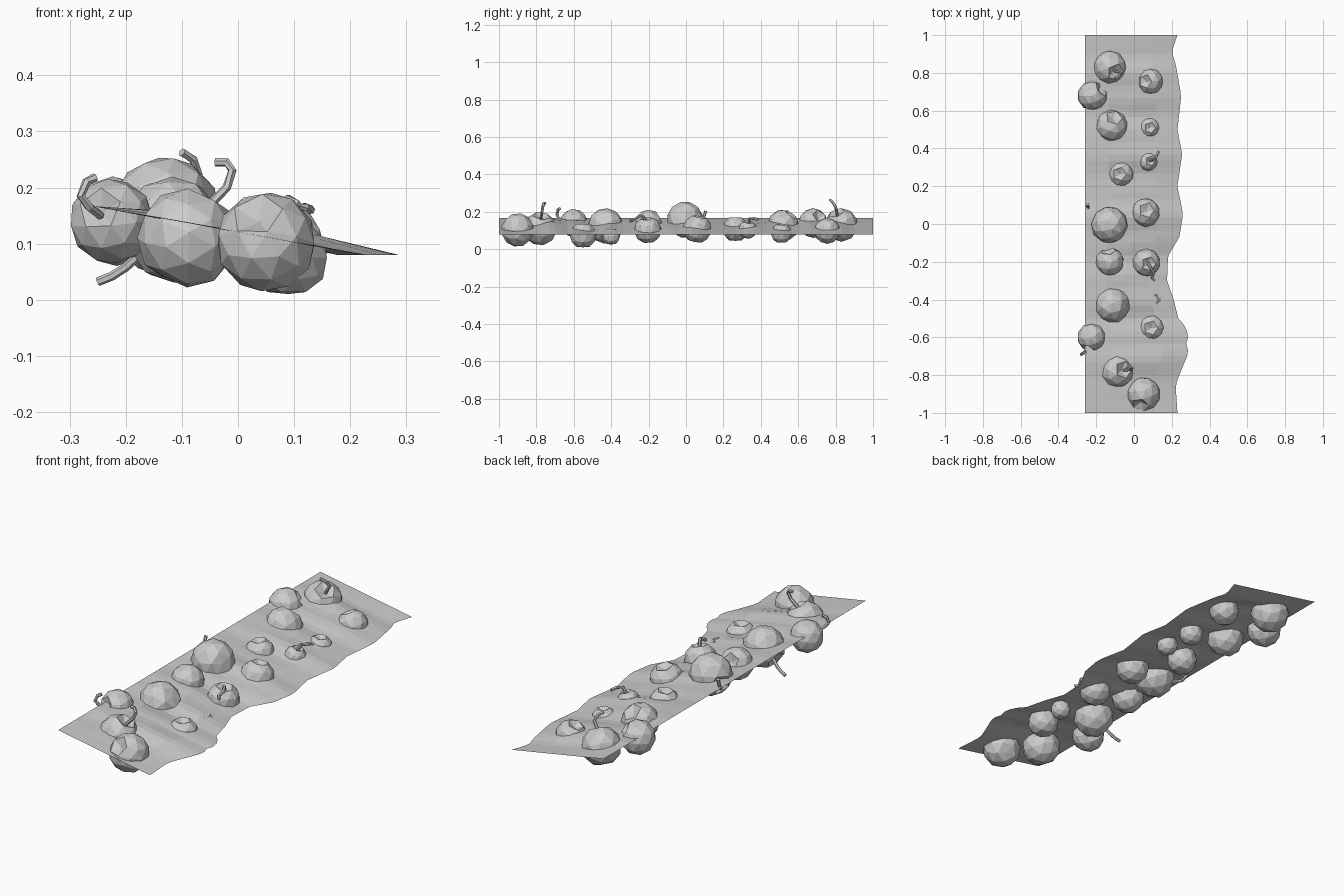
import bpy, bmesh, math
from mathutils import Vector

if "Cube" in bpy.data.objects:
    bpy.data.objects.remove(bpy.data.objects["Cube"])

grey = bpy.data.materials.new("plain grey")
grey.diffuse_color = (0.6, 0.6, 0.6, 1)
grey.use_nodes = True
grey.node_tree.nodes["Principled BSDF"].inputs["Base Color"].default_value = grey.diffuse_color


def add_object(name, bm):
    me = bpy.data.meshes.new(name)
    bm.to_mesh(me)
    bm.free()
    me.materials.append(grey)
    ob = bpy.data.objects.new(name, me)
    bpy.context.collection.objects.link(ob)
    return ob


# Sloping ground sheet with a wavy right-hand edge
EDGE = [(-1, .23), (-.85, .22), (-.75, .26), (-.68, .29), (-.63, .275), (-.59, .29),
        (-.54, .27), (-.5, .235), (-.4, .21), (-.3, .175), (-.17, .18), (-.07, .24),
        (.05, .26), (.2, .23), (.37, .255), (.5, .23), (.68, .25), (.85, .22),
        (.91, .20), (1, .23)]


def edge_x(y):
    for (y0, x0), (y1, x1) in zip(EDGE, EDGE[1:]):
        if y <= y1:
            return x0 + (x1 - x0) * (y - y0) / (y1 - y0)
    return EDGE[-1][1]


bm = bmesh.new()
rows = []
for j in range(61):
    y = -1 + 2 * j / 60
    row = []
    for t in (0, .25, .5, .75, 1):
        bump = math.sin(math.pi * t) * min(1, (1 - abs(y)) * 6)
        bump *= .008 + .009 * math.sin(17 * y + 2 * t) + .004 * math.sin(41 * y)
        row.append(bm.verts.new((-.26 + (edge_x(y) + .26) * t, y, .167 - .087 * t + bump)))
    rows.append(row)
for a, b in zip(rows, rows[1:]):
    for i in range(4):
        bm.faces.new((a[i], a[i + 1], b[i + 1], b[i]))
add_object("ground_sheet", bm)


# Low-poly fruit: a small icosphere with its pole pushed in, turned to face its axis
def fruit(n, centre, r, axis):
    bm = bmesh.new()
    bmesh.ops.create_icosphere(bm, subdivisions=2, radius=1)
    turn = Vector((0, 0, 1)).rotation_difference(Vector(axis).normalized())
    for v in bm.verts:
        if v.co.z > .99:
            v.co.z = .62
        elif v.co.z < -.99:
            v.co.z = -.9
        v.co = turn @ (v.co * r) + Vector(centre)
    add_object(f"fruit_{n}", bm)


FRUITS = [
    ((-.13, .83, .13), .09, (.5, -.4, 1)), ((-.22, .68, .14), .08, (.7, .5, .5)),
    ((-.12, .52, .128), .086, (.2, .6, .8)), ((.085, .755, .098), .07, (-.4, 0, .9)),
    ((.08, .51, .085), .056, (.1, 0, 1)), ((.075, .33, .105), .05, (.3, .1, 1)),
    ((-.07, .265, .108), .07, (-.1, 0, 1)), ((-.13, -.005, .158), .098, (-.8, .4, -.2)),
    ((.06, .06, .108), .078, (.1, .2, 1)), ((-.13, -.2, .135), .077, (-.1, .9, .5)),
    ((.065, -.205, .103), .074, (.2, -.1, 1)), ((-.115, -.43, .125), .095, (-.9, .1, -.6)),
    ((.11, -.4, .068), .047, (0, 0, 1)), ((.09, -.55, .075), .072, (0, 0, 1)),
    ((-.225, -.6, .14), .076, (-.3, -.8, .3)), ((-.09, -.78, .11), .09, (.4, .1, .8)),
    ((.05, -.9, .103), .09, (-.2, -.7, .6)),
]
for n, (c, r, axis) in enumerate(FRUITS):
    fruit(n + 1, c, r, axis)


# Curling stems: six-sided tubes along short paths
def stem(name, pts, r=.008):
    bm = bmesh.new()
    pts = [Vector(p) for p in pts]
    rings = []
    for i, p in enumerate(pts):
        d = (pts[min(i + 1, len(pts) - 1)] - pts[max(i - 1, 0)]).normalized()
        u = d.cross(Vector((.3, .9, .2))).normalized()
        w = d.cross(u)
        rings.append([bm.verts.new(p + r * (math.cos(k * math.pi / 3) * u
                                            + math.sin(k * math.pi / 3) * w)) for k in range(6)])
    for a, b in zip(rings, rings[1:]):
        for k in range(6):
            bm.faces.new((a[k], a[(k + 1) % 6], b[(k + 1) % 6], b[k]))
    bm.faces.new(rings[0])
    bm.faces.new(rings[-1])
    bmesh.ops.recalc_face_normals(bm, faces=bm.faces)
    add_object(name, bm)


stem("stem_back", [(-.10, .81, .18), (-.07, .80, .225), (-.08, .785, .25), (-.1, .77, .263)])
stem("stem_front", [(-.055, -.775, .165), (-.02, -.77, .20), (-.01, -.765, .23),
                    (-.02, -.76, .245), (-.04, -.755, .245)])
stem("stem_left", [(-.245, -.65, .15), (-.265, -.68, .165), (-.28, -.69, .185),
                   (-.27, -.685, .21), (-.255, -.675, .218)])
stem("stem_edge", [(-.20, .03, .14), (-.235, .07, .145), (-.245, .095, .17), (-.245, .105, .205)])
stem("stem_right_back", [(.08, .335, .13), (.1, .34, .165), (.12, .36, .165), (.13, .385, .16)])
stem("stem_right_front", [(.075, -.21, .15), (.09, -.235, .18), (.105, -.26, .17),
                          (.095, -.285, .155), (.11, -.30, .15)])
stem("stem_below", [(-.17, -.42, .085), (-.2, -.41, .058), (-.225, -.405, .042), (-.25, -.40, .032)])
